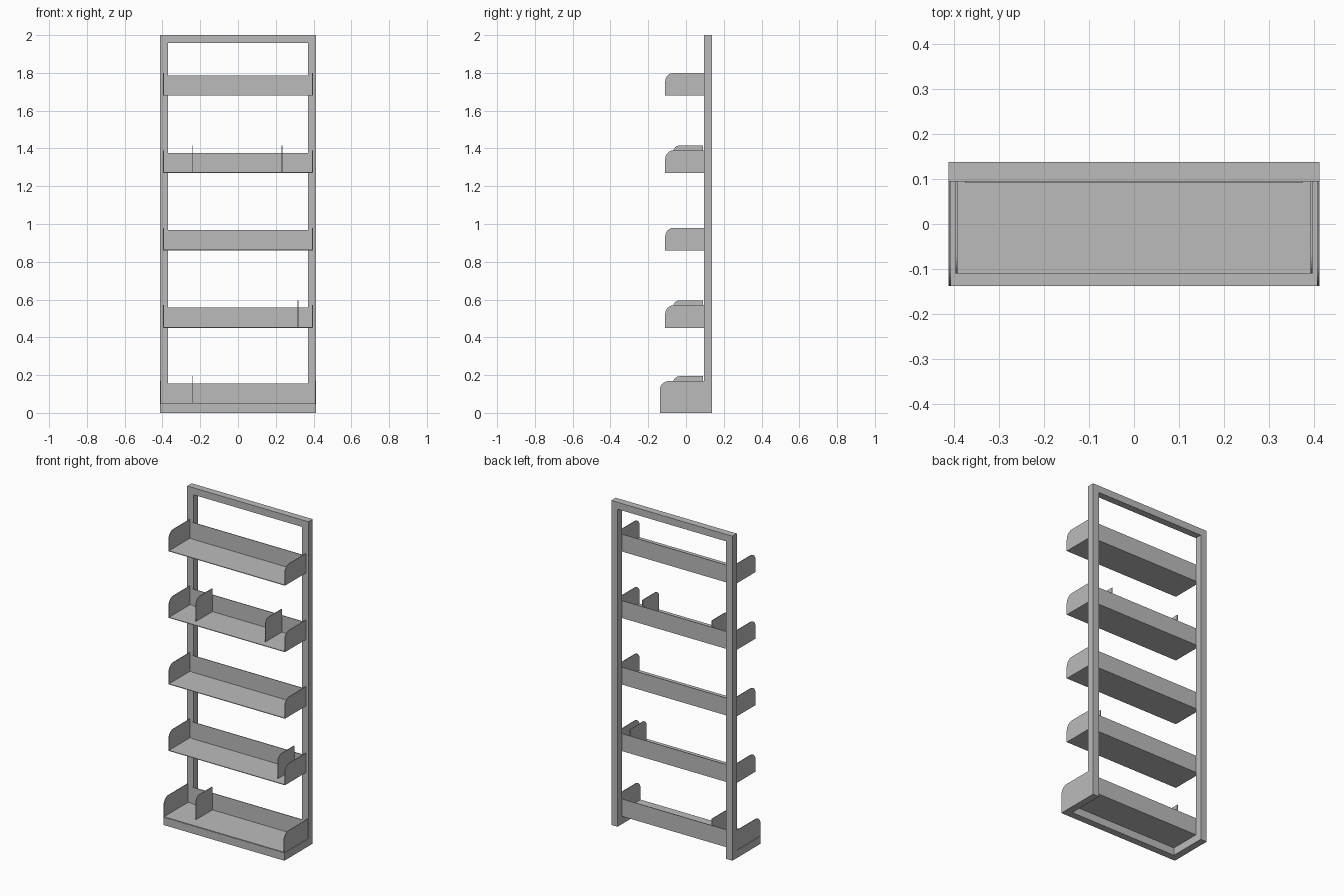
import bpy
import bmesh
import math

if "Cube" in bpy.data.objects:
    bpy.data.objects.remove(bpy.data.objects["Cube"], do_unlink=True)

# Single painted-metal colour
metal = bpy.data.materials.new("grey_metal")
metal.use_nodes = True
grey = (0.5, 0.5, 0.5, 1)
metal.diffuse_color = grey
metal.node_tree.nodes["Principled BSDF"].inputs["Base Color"].default_value = grey


def finish(name, bm):
    bmesh.ops.recalc_face_normals(bm, faces=bm.faces)
    mesh = bpy.data.meshes.new(name)
    bm.to_mesh(mesh)
    bm.free()
    mesh.materials.append(metal)
    obj = bpy.data.objects.new(name, mesh)
    bpy.context.collection.objects.link(obj)
    return obj


def box(name, x0, x1, y0, y1, z0, z1):
    bm = bmesh.new()
    bmesh.ops.create_cube(bm, size=1)
    for v in bm.verts:
        v.co.x = x0 if v.co.x < 0 else x1
        v.co.y = y0 if v.co.y < 0 else y1
        v.co.z = z0 if v.co.z < 0 else z1
    return finish(name, bm)


def rounded_plate(name, x, y0, y1, z0, z1, radius):
    """Thin upright plate with a rounded upper front corner."""
    points = [(y0, z0), (y1, z0), (y1, z1)]
    for i in range(9):
        a = math.radians(90 + 90 * i / 8)
        points.append((y0 + radius + radius * math.cos(a),
                       z1 - radius + radius * math.sin(a)))
    bm = bmesh.new()
    face = bm.faces.new([bm.verts.new((x - SHEET / 2, y, z)) for y, z in points])
    side = bmesh.ops.extrude_face_region(bm, geom=[face])
    for v in side["geom"]:
        if isinstance(v, bmesh.types.BMVert):
            v.co.x += SHEET
    return finish(name, bm)


SHEET = 0.004
HALF_W, HALF_D = 0.413, 0.138
TUBE = 0.043
BACK = HALF_D - TUBE
INNER = HALF_W - TUBE

# Upright frame and hollow foot
box("top_rail", -INNER, INNER, BACK, HALF_D, 2 - TUBE, 2)
box("foot_front_rail", -INNER, INNER, -HALF_D, -HALF_D + TUBE, 0, 0.047)
for side, s in (("left", 1), ("right", -1)):
    x0, x1 = sorted((s * INNER, s * HALF_W))
    box(side + "_post", x0, x1, BACK, HALF_D, 0, 2)
    box(side + "_foot_rail", x0, x1, -HALF_D, BACK, 0, 0.047)


def shelf(name, z, front, half, dividers):
    """Folded tray: floor, back panel, two end plates and upright dividers."""
    box(name + "_floor", -half, half, front, BACK, z, z + SHEET)
    box(name + "_back", -INNER - 0.005, INNER + 0.005, BACK - SHEET, BACK, z, z + 0.107)
    for side, s in (("left", 1), ("right", -1)):
        rounded_plate(f"{name}_{side}_end", s * (half - SHEET / 2),
                      front, BACK, z, z + 0.12, 0.045)
    for i, x in enumerate(dividers):
        rounded_plate(f"{name}_divider_{i + 1}", x, -0.068, BACK - SHEET,
                      z + SHEET, z + 0.146, 0.035)


# Shelves from bottom to top
shelf("base_shelf", 0.048, -HALF_D, HALF_W - 0.002, [-0.24])
for i, dividers in enumerate(([0.318], [], [-0.24, 0.233], [])):
    shelf(f"shelf_{i + 1}", 0.45 + 0.41 * i, -0.11, 0.397, dividers)
